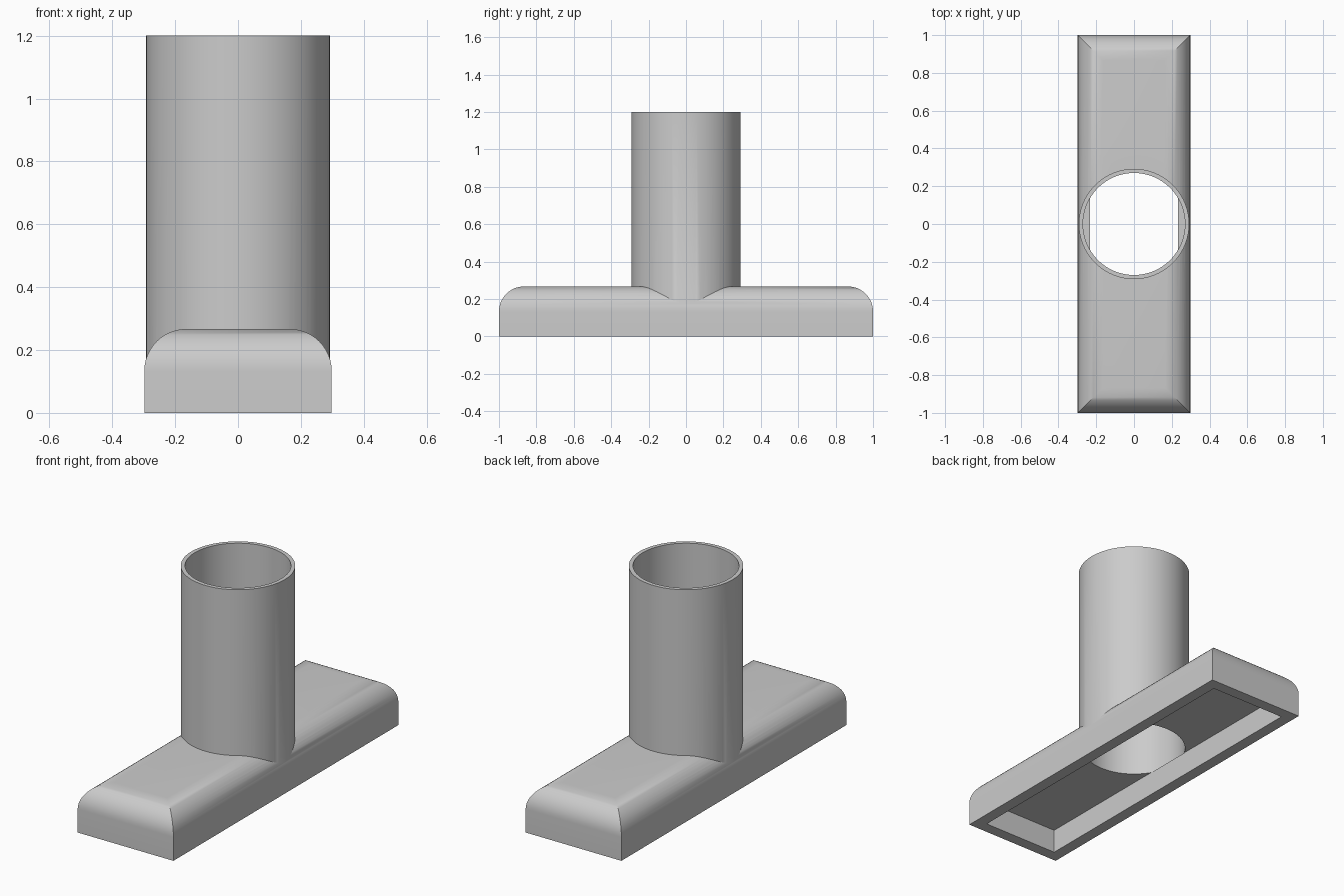
import bpy, bmesh
from mathutils import Matrix, Vector

HALF_X, HALF_Y, HEIGHT = 0.298, 1.0, 0.267
CEILING = HEIGHT / 2        # top of the hollow under the base
TOP = 1.2                   # rim of the tube
WALL = 0.065

cube = bpy.data.objects.get("Cube")
if cube:
    bpy.data.objects.remove(cube)

grey = bpy.data.materials.new("plain grey")
grey.use_nodes = True
colour = (0.6, 0.6, 0.6, 1)
grey.diffuse_color = colour
grey.node_tree.nodes["Principled BSDF"].inputs["Base Color"].default_value = colour


def add_object(name, bm):
    mesh = bpy.data.meshes.new(name)
    bm.to_mesh(mesh)
    bm.free()
    mesh.materials.append(grey)
    obj = bpy.data.objects.new(name, mesh)
    bpy.context.collection.objects.link(obj)
    return obj


def box(name, half_x, half_y, z0, z1, fillet=0):
    bm = bmesh.new()
    bmesh.ops.create_cube(bm, size=1)
    bmesh.ops.scale(bm, vec=Vector((2 * half_x, 2 * half_y, z1 - z0)), verts=bm.verts)
    bmesh.ops.translate(bm, vec=Vector((0, 0, (z0 + z1) / 2)), verts=bm.verts)
    if fillet:
        rim = [e for e in bm.edges if all(v.co.z > z1 - 0.001 for v in e.verts)]
        bmesh.ops.bevel(bm, geom=rim, offset=fillet, segments=12, profile=0.5,
                        affect='EDGES')
    return add_object(name, bm)


def cylinder(name, radius, z0, z1):
    bm = bmesh.new()
    bmesh.ops.create_cone(bm, cap_ends=True, segments=96, radius1=radius, radius2=radius,
                          depth=z1 - z0, matrix=Matrix.Translation((0, 0, (z0 + z1) / 2)))
    return add_object(name, bm)


def combine(target, tool, operation):
    mod = target.modifiers.new(operation.lower(), 'BOOLEAN')
    mod.operation, mod.solver, mod.object = operation, 'EXACT', tool
    bpy.context.view_layer.objects.active = target
    bpy.ops.object.modifier_apply(modifier=mod.name)
    bpy.data.objects.remove(tool)


# Rounded base with the upright tube merged into it
body = box("base_with_tube", HALF_X, HALF_Y, 0, HEIGHT, fillet=HEIGHT / 2)
combine(body, cylinder("tube", 0.292, CEILING / 2, TOP), 'UNION')

# Hollow underside, then the bore down into it
combine(body, box("hollow", HALF_X - WALL, HALF_Y - WALL, -0.1, CEILING), 'DIFFERENCE')
combine(body, cylinder("bore", 0.27, CEILING - 0.001, TOP + 0.1), 'DIFFERENCE')

# Smooth shading with crisp edges
bpy.ops.object.select_all(action='DESELECT')
body.select_set(True)
bpy.context.view_layer.objects.active = body
bpy.ops.object.shade_smooth_by_angle(angle=0.5)
